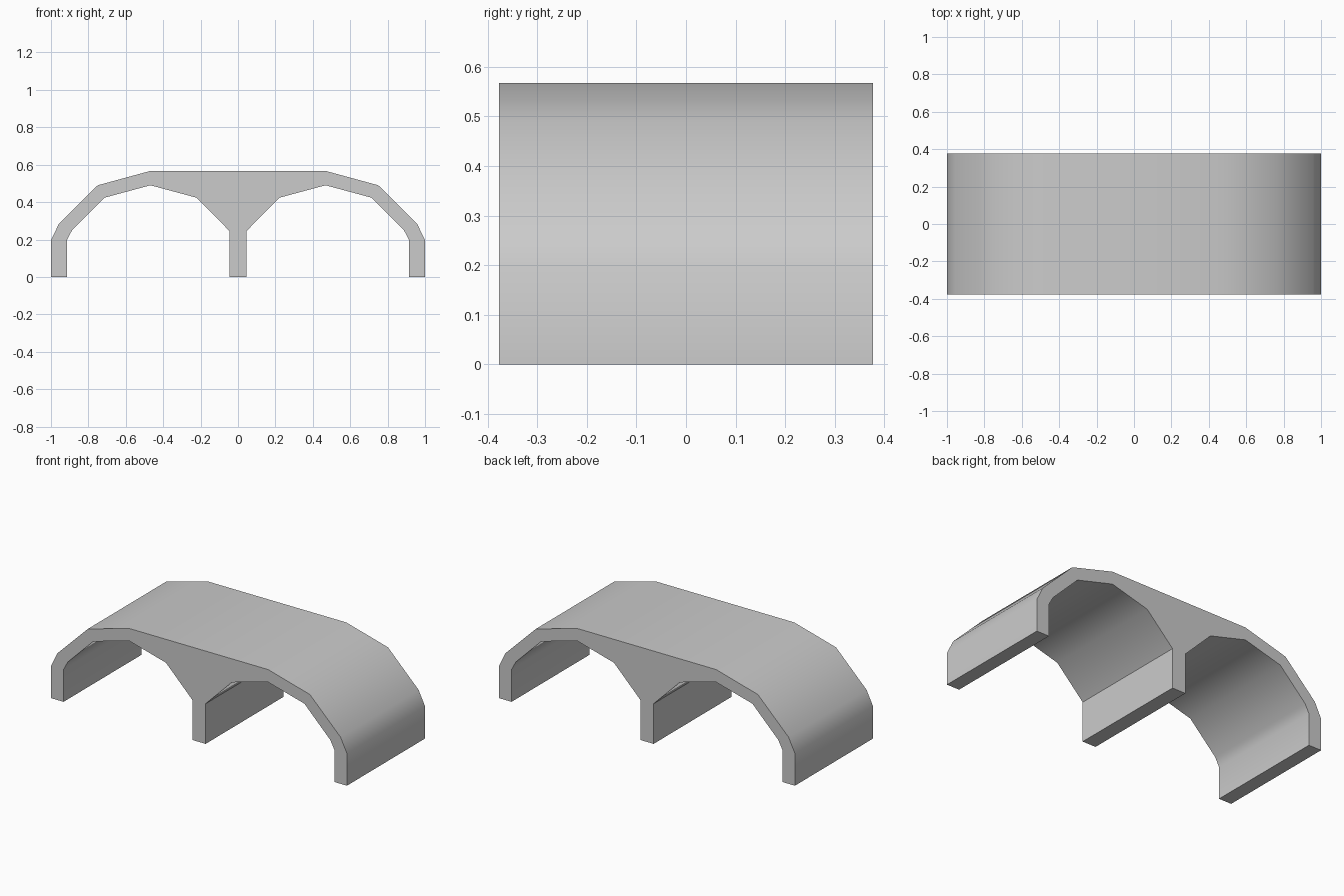
import bpy
import bmesh
import math

cube = bpy.data.objects.get("Cube")
if cube:
    bpy.data.objects.remove(cube, do_unlink=True)

DEPTH = 0.754

grey = bpy.data.materials.new("plain grey")
grey.use_nodes = True
colour = (0.6, 0.6, 0.6, 1)
grey.diffuse_color = colour
grey.node_tree.nodes["Principled BSDF"].inputs["Base Color"].default_value = colour

# Half outline: over the roof, down the outer leg, under the arch, to the middle leg
half = [(0.468, 0.567), (0.75, 0.49), (0.957, 0.285), (1, 0.197), (1, 0),
        (0.915, 0), (0.915, 0.197), (0.887, 0.25), (0.713, 0.424),
        (0.468, 0.49), (0.223, 0.424), (0.045, 0.245), (0.045, 0)]
outline = half + [(-x, z) for x, z in reversed(half)]

# Double arch: the outline pushed through from front to back
bm = bmesh.new()
front = bm.faces.new([bm.verts.new((x, -DEPTH / 2, z)) for x, z in outline])
pushed = bmesh.ops.extrude_face_region(bm, geom=[front], use_keep_orig=True)
verts = [v for v in pushed["geom"] if isinstance(v, bmesh.types.BMVert)]
bmesh.ops.translate(bm, verts=verts, vec=(0, DEPTH, 0))
bmesh.ops.recalc_face_normals(bm, faces=bm.faces)

mesh = bpy.data.meshes.new("double_arch")
bm.to_mesh(mesh)
bm.free()
mesh.materials.append(grey)
arch = bpy.data.objects.new("double_arch", mesh)
bpy.context.collection.objects.link(arch)

# Soft shading around the curve, crisp ends
bpy.ops.object.select_all(action="DESELECT")
arch.select_set(True)
bpy.context.view_layer.objects.active = arch
bpy.ops.object.shade_smooth_by_angle(angle=math.radians(40))
